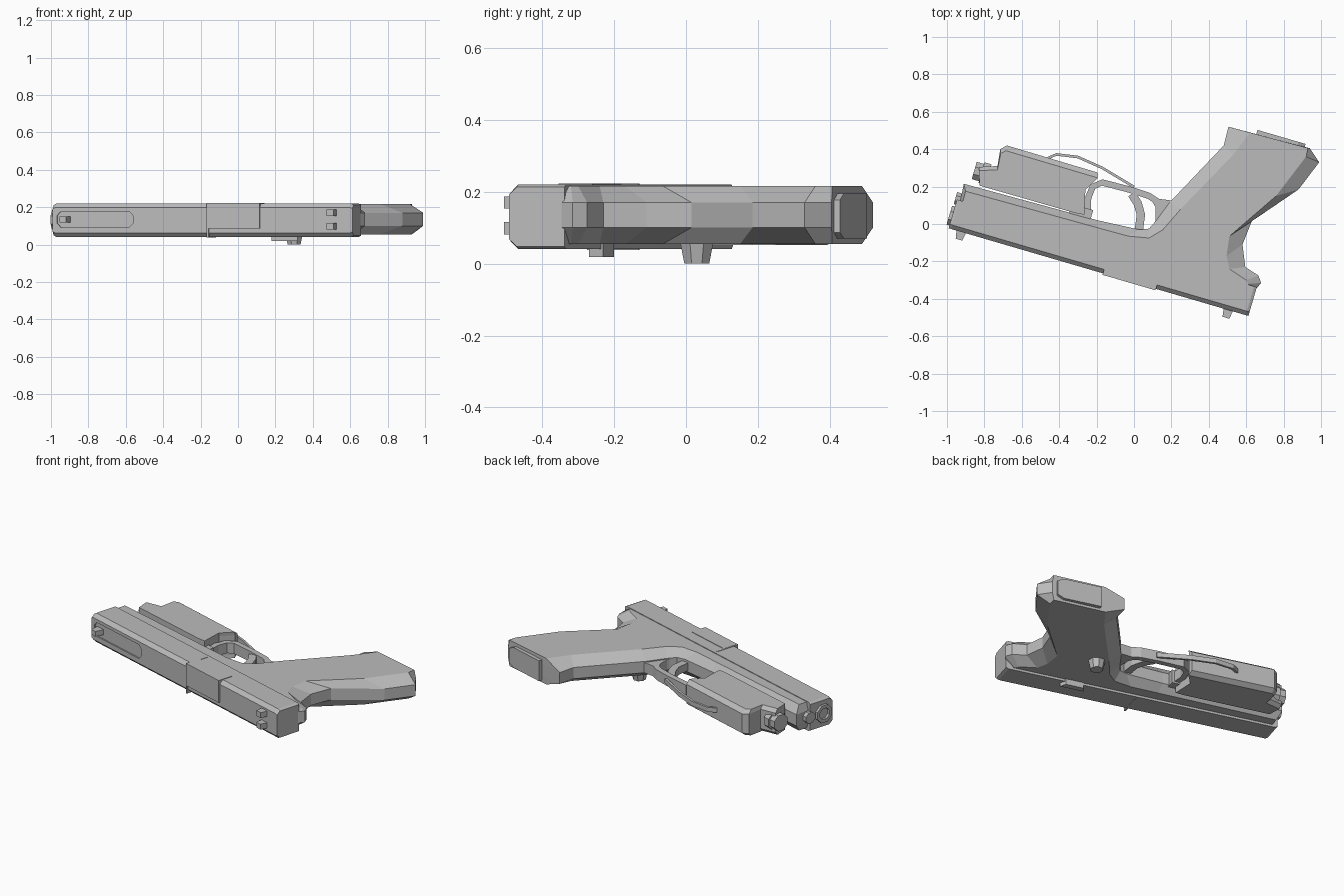
import bpy, bmesh, math
from mathutils import Vector, Matrix

if "Cube" in bpy.data.objects:
    bpy.data.objects.remove(bpy.data.objects["Cube"], do_unlink=True)

GREY = bpy.data.materials.new("plain_grey")
GREY.use_nodes = True
GREY.diffuse_color = (0.5, 0.5, 0.5, 1)
GREY.node_tree.nodes["Principled BSDF"].inputs["Base Color"].default_value = (0.5, 0.5, 0.5, 1)

MID = 0.132                                  # centre plane of the body
TILT = math.radians(-16.3)                   # slope of the barrel axis
AXIS = Matrix.Rotation(TILT, 4, 'Z')         # local x runs muzzle to rear


def finish(name, bm, local=False):
    bmesh.ops.recalc_face_normals(bm, faces=bm.faces)
    if local:
        bm.transform(AXIS)
    me = bpy.data.meshes.new(name)
    bm.to_mesh(me)
    bm.free()
    me.materials.append(GREY)
    ob = bpy.data.objects.new(name, me)
    bpy.context.collection.objects.link(ob)
    return ob


def skin(bm, rings):
    """Join equal rings of points and cap both ends."""
    rows = [[bm.verts.new(p) for p in r] for r in rings]
    n = len(rows[0])
    for a, b in zip(rows, rows[1:]):
        for i in range(n):
            j = (i + 1) % n
            bm.faces.new((a[i], a[j], b[j], b[i]))
    bm.faces.new(rows[0])
    bm.faces.new(rows[-1])


def slab(name, outer, half, inner=None, half_in=0, mid=MID, local=False):
    """Outline extruded through z, with an optional chamfer to an inner outline."""
    layers = [(outer, -half), (outer, half)]
    if inner:
        layers = [(inner, -half_in)] + layers + [(inner, half_in)]
    bm = bmesh.new()
    skin(bm, [[(x, y, mid + h) for x, y in pts] for pts, h in layers])
    return finish(name, bm, local)


def strip(name, path, width, half, mid=MID):
    """Flat band of constant width along a path."""
    pts = [Vector(p) for p in path]
    left, right = [], []
    for i, p in enumerate(pts):
        d = (pts[min(i + 1, len(pts) - 1)] - pts[max(i - 1, 0)]).normalized()
        n = Vector((-d.y, d.x)) * width / 2
        left.append(tuple(p + n))
        right.append(tuple(p - n))
    return slab(name, left + right[::-1], half, mid=mid)


def block(name, u, v, z, taper=0.0):
    """Box in the barrel frame; taper narrows the end at the first v."""
    t = taper
    outline = [(u[0] + t, v[0]), (u[1] - t, v[0]), (u[1], v[1]), (u[0], v[1])]
    return slab(name, outline, (z[1] - z[0]) / 2, mid=(z[0] + z[1]) / 2, local=True)


def rod(name, centre, axis, radius, length, sides=8, local=True, top=1.0):
    bm = bmesh.new()
    bmesh.ops.create_cone(bm, cap_ends=True, segments=sides, radius1=radius,
                          radius2=radius * top, depth=length)
    bm.transform(Matrix.Rotation(math.pi / sides, 4, 'Z'))
    bm.transform(Matrix.Translation(centre) @ Vector(axis).to_track_quat('Z', 'Y').to_matrix().to_4x4())
    return finish(name, bm, local)


def cut(target, cutter):
    m = target.modifiers.new(cutter.name, 'BOOLEAN')
    m.operation = 'DIFFERENCE'
    m.solver = 'EXACT'
    m.object = cutter
    cutter.hide_render = True
    cutter.hide_viewport = True
    cutter.display_type = 'WIRE'


# Slide: chamfered section swept from muzzle to rear
bm = bmesh.new()
c, h = 0.022, 0.09
section = [(-0.14, -h), (-0.30 + c, -h), (-0.30, -h + c),
           (-0.30, h - c), (-0.30 + c, h), (-0.14, h)]
skin(bm, [[(u, v, 0.13 + z * k) for v, z in section]
          for u, k in ((-0.945, 0.9), (-0.93, 1.0), (0.71, 1.0), (0.725, 0.92))])
slide = finish("slide", bm, local=True)

# Recessed slot and round ports in the top of the slide
slot_shape = [(-0.92, 0.155), (-0.90, 0.178), (-0.52, 0.178), (-0.497, 0.155),
              (-0.497, 0.115), (-0.52, 0.092), (-0.90, 0.092), (-0.92, 0.115)]
bm = bmesh.new()
skin(bm, [[(u, v, z) for u, z in slot_shape] for v in (-0.33, -0.292)])
cut(slide, finish("slot_cutter", bm, local=True))
for i, u in enumerate((-0.767, -0.665, -0.57)):
    cut(slide, rod(f"port_cutter_{i + 1}", (u, -0.29, 0.135), (0, 1, 0), 0.036, 0.07))

# Chamber block showing in the ejection opening
block("chamber_block", (-0.08, 0.21), (-0.308, -0.21), (0.085, 0.223))
block("chamber_seam", (-0.085, -0.075), (-0.309, -0.16), (0.038, 0.2225))

# Sights
block("front_sight", (-0.905, -0.845), (-0.343, -0.28), (0.118, 0.15), 0.012)
for side, z in (("lower", 0.098), ("upper", 0.17)):
    block(f"rear_sight_{side}", (0.585, 0.64), (-0.343, -0.28), (z - 0.017, z + 0.017), 0.008)

# Barrel end with bore, and the spring rod below it
barrel = rod("barrel", (-0.90, -0.232, 0.132), (1, 0, 0), 0.057, 0.122)
cut(barrel, rod("bore_cutter", (-0.95, -0.232, 0.132), (1, 0, 0), 0.036, 0.06))
rod("spring_rod", (-0.90, -0.135, 0.132), (1, 0, 0), 0.036, 0.11)

# Frame and grip in one piece with wide chamfers
frame_outer = [(-0.91, 0.215), (-0.195, 0.02), (0.03, -0.03), (0.08, -0.025), (0.12, 0.02),
               (0.19, 0.115), (0.48, 0.42), (0.505, 0.52), (0.94, 0.405), (0.99, 0.33),
               (0.88, 0.185), (0.63, 0.015), (0.58, -0.11), (0.595, -0.23), (0.665, -0.275),
               (0.68, -0.315), (0.655, -0.345), (0.62, -0.39), (-0.94, 0.07)]
frame_inner = [(-0.90, 0.175), (-0.195, -0.02), (-0.03, -0.065), (0.08, -0.075), (0.155, -0.03),
               (0.25, 0.08), (0.53, 0.37), (0.62, 0.489), (0.93, 0.406), (0.92, 0.36),
               (0.76, 0.15), (0.51, -0.065), (0.495, -0.17), (0.51, -0.24), (0.60, -0.30),
               (0.61, -0.32), (0.62, -0.345), (0.61, -0.388), (-0.93, 0.07)]
slab("frame_and_grip", frame_outer, 0.035, frame_inner, 0.081, mid=0.135)

# Magazine floor plate
slab("magazine_plate",
     [(0.66, 0.503), (0.917, 0.428), (0.905, 0.38), (0.645, 0.45)], 0.045,
     [(0.66, 0.503), (0.88, 0.439), (0.868, 0.391), (0.645, 0.45)], 0.063)

# Trigger and guard
strip("trigger", [(-0.012, 0.16), (0.02, 0.11), (0.037, 0.05), (0.025, -0.04)], 0.045, 0.024)
strip("trigger_guard", [(-0.25, 0.04), (-0.245, 0.14), (-0.22, 0.20), (-0.17, 0.222),
                        (-0.02, 0.183), (0.08, 0.15), (0.125, 0.12), (0.20, 0.10)], 0.034, 0.032)
slab("guard_root", [(0.07, 0.165), (0.13, 0.135), (0.205, 0.125), (0.20, 0.02),
                    (0.09, -0.03), (0.115, 0.02), (0.115, 0.09)], 0.032)

# Lamp under the barrel
lamp_outer = [(-0.68, 0.42), (-0.195, 0.275), (-0.195, 0.25), (-0.26, 0.185), (-0.265, 0.05),
              (-0.32, 0.06), (-0.825, 0.205), (-0.83, 0.305), (-0.73, 0.31), (-0.715, 0.40)]
lamp_inner = [(-0.685, 0.392), (-0.195, 0.247), (-0.195, 0.245), (-0.26, 0.183), (-0.265, 0.05),
              (-0.32, 0.06), (-0.825, 0.205), (-0.83, 0.285), (-0.73, 0.29), (-0.712, 0.378)]
slab("lamp_body", lamp_outer, 0.06, lamp_inner, 0.081)
rod("lamp_head", (-0.865, 0.035, MID), (1, 0, 0), 0.052, 0.07)
rod("lamp_lens_rim", (-0.84, 0.035, MID), (1, 0, 0), 0.062, 0.04)
block("lamp_rail_clamp", (-0.35, -0.23), (-0.07, 0.01), (0.09, 0.174))

# Thin switch wire from the lamp to the guard
strip("switch_wire", [(-0.46, 0.352), (-0.415, 0.372), (-0.30, 0.358), (-0.17, 0.30), (0.0, 0.198)],
      0.014, 0.014)

# Controls on the underside
rod("magazine_button", (0.30, 0.03, 0.03), (0, 0, -1), 0.05, 0.06, local=False, top=0.75)
slab("slide_stop", [(0.235, -0.17), (0.25, -0.135), (0.36, -0.135), (0.38, -0.17)], 0.025,
     mid=0.043, local=True)
